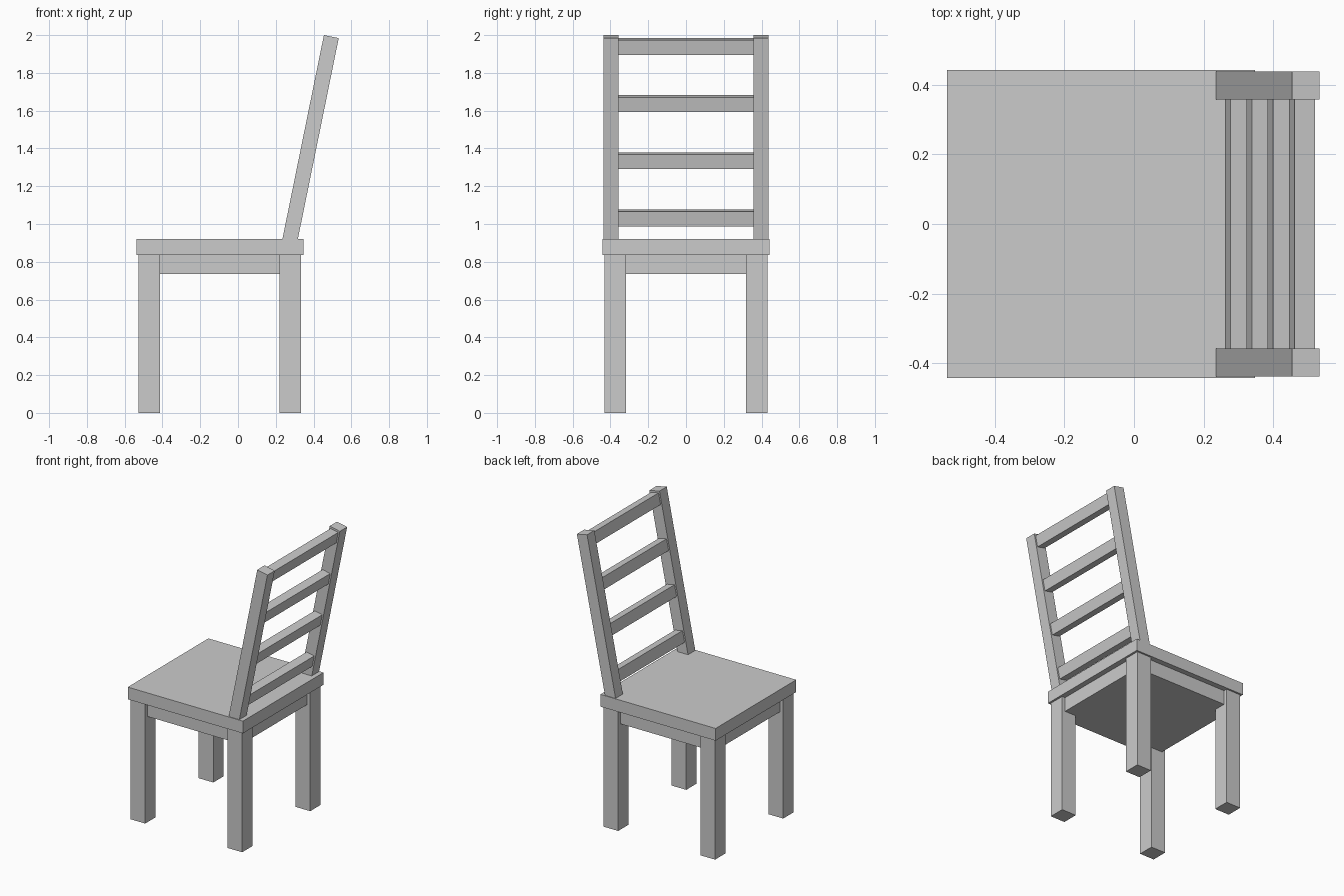
import bpy
from math import radians
from mathutils import Matrix, Vector

if "Cube" in bpy.data.objects:
    bpy.data.objects.remove(bpy.data.objects["Cube"])


def box(name, center, size, tilt=0.0):
    """Box of a given size, tilted about the y axis."""
    bpy.ops.mesh.primitive_cube_add(size=1)
    ob = bpy.context.object
    ob.name = name
    ob.data.transform(Matrix.Diagonal((*size, 1)))
    ob.location = center
    ob.rotation_euler = (0, tilt, 0)
    return ob


# Seat board and the solid frame beneath it
box("seat", (-0.095, 0, 0.878), (0.886, 0.886, 0.085))
box("seat_frame", (-0.095, 0, 0.786), (0.81, 0.81, 0.102))

# Four square legs
for label, x in (("front", -0.469), ("rear", 0.277)):
    for side, s in (("left", 1), ("right", -1)):
        box(f"{label}_leg_{side}", (x, s * 0.374, 0.418), (0.113, 0.113, 0.836))

# Leaning backrest, laid out downwards along its tilted axis
TILT = radians(11.5)
top = Vector((0.494, 0, 1.992))
down = Matrix.Rotation(TILT, 3, 'Y') @ Vector((0, 0, -1))

POST = 1.12
for side, s in (("left", 1), ("right", -1)):
    box(f"back_post_{side}", top + down * POST / 2 + Vector((0, s * 0.398, 0)),
        (0.08, 0.08, POST), TILT)

# Four slats between the posts
for i in range(4):
    box(f"back_slat_{i + 1}", top + down * (0.0525 + 0.309 * i),
        (0.06, 0.72, 0.079), TILT)
